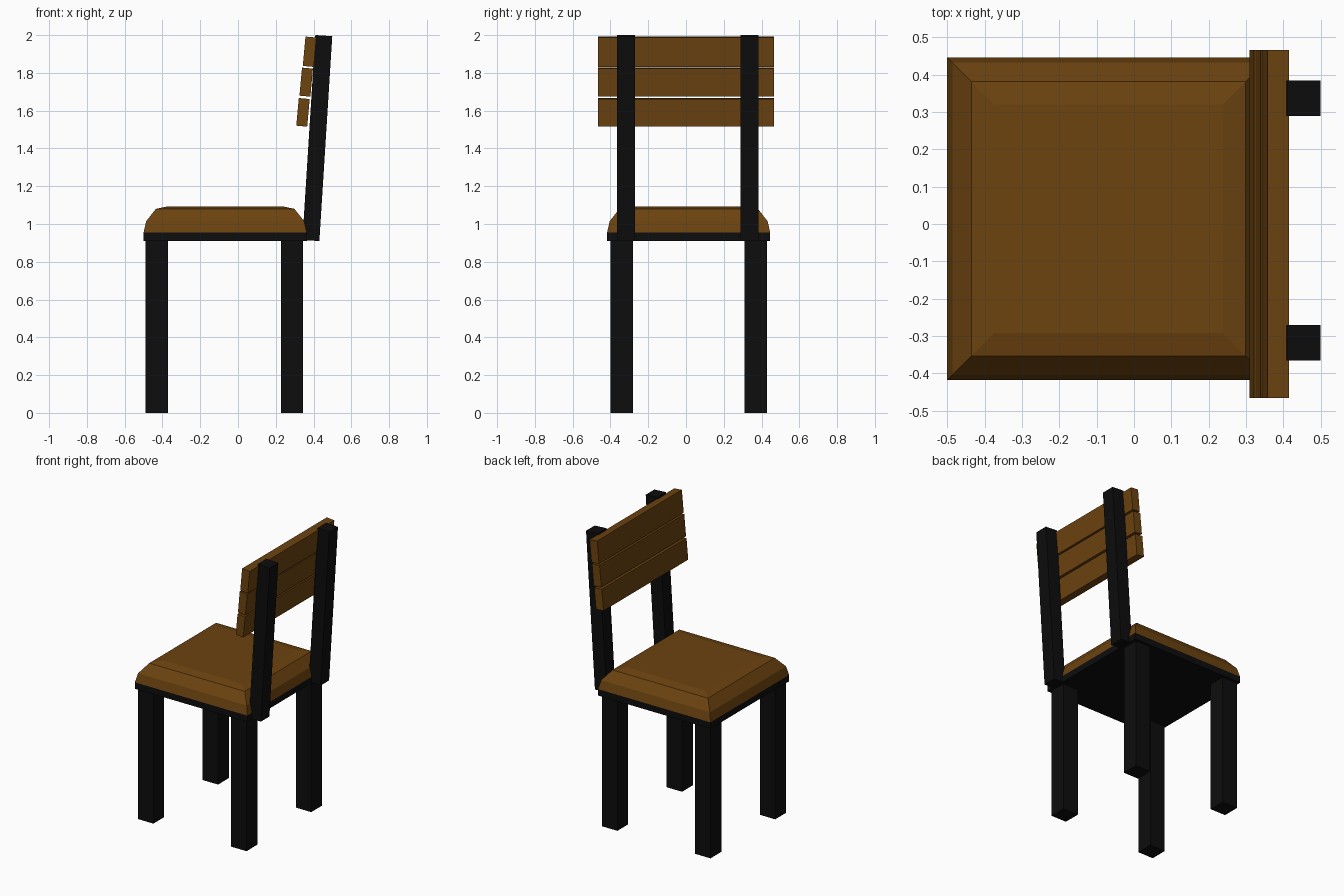
import bpy, bmesh, math
from mathutils import Matrix

if "Cube" in bpy.data.objects:
    bpy.data.objects.remove(bpy.data.objects["Cube"])


def material(name, color):
    m = bpy.data.materials.new(name)
    m.diffuse_color = (*color, 1)
    m.use_nodes = True
    m.node_tree.nodes["Principled BSDF"].inputs["Base Color"].default_value = m.diffuse_color
    return m


BLACK = material("black metal", (0.004, 0.004, 0.004))
WOOD = material("brown wood", (0.15, 0.056, 0.005))


def finish(name, bm, mat):
    bmesh.ops.recalc_face_normals(bm, faces=bm.faces)
    mesh = bpy.data.meshes.new(name)
    bm.to_mesh(mesh)
    bm.free()
    mesh.materials.append(mat)
    ob = bpy.data.objects.new(name, mesh)
    bpy.context.collection.objects.link(ob)
    return ob


def box(name, center, size, mat, tilt=0.0):
    """Box leaning toward +x by tilt degrees."""
    bm = bmesh.new()
    bmesh.ops.create_cube(bm, size=1, matrix=Matrix.Diagonal((*size, 1)))
    ob = finish(name, bm, mat)
    ob.location = center
    ob.rotation_euler = (0, math.radians(tilt), 0)
    return ob


CX, CY = -0.068, 0.014   # centre of the seat

# Legs
for xn, x in (("left", -0.43), ("right", 0.286)):
    for yn, y in (("front", -0.34), ("back", 0.37)):
        box(f"{yn}_{xn}_leg", (x, y, 0.457), (0.118, 0.118, 0.914), BLACK)

# Seat board
box("seat_board", (CX, CY, 0.932), (0.864, 0.864, 0.044), BLACK)

# Cushion: stacked square rings with a rounded shoulder
bm = bmesh.new()
rings = []
for half, z in ((0.432, 0.954), (0.418, 1.015), (0.367, 1.08), (0.306, 1.093)):
    rings.append([bm.verts.new((CX + sx * half, CY + sy * half, z))
                  for sx, sy in ((-1, -1), (1, -1), (1, 1), (-1, 1))])
for a, b in zip(rings, rings[1:]):
    for i in range(4):
        j = (i + 1) % 4
        bm.faces.new((a[i], a[j], b[j], b[i]))
bm.faces.new(rings[0][::-1])
bm.faces.new(rings[-1])
finish("seat_cushion", bm, WOOD)

# Leaning back posts
for n, y in (("front", -0.318), ("back", 0.337)):
    box(f"{n}_back_post", (0.42, y, 1.455), (0.09, 0.095, 1.087), BLACK, 3.6)

# Backrest slats
for n, x, z, h in (("top", 0.379, 1.912, 0.156),
                   ("middle", 0.361, 1.751, 0.149),
                   ("bottom", 0.344, 1.591, 0.147)):
    box(f"{n}_slat", (x, 0, z), (0.058, 0.93, h), WOOD, 5.2)
